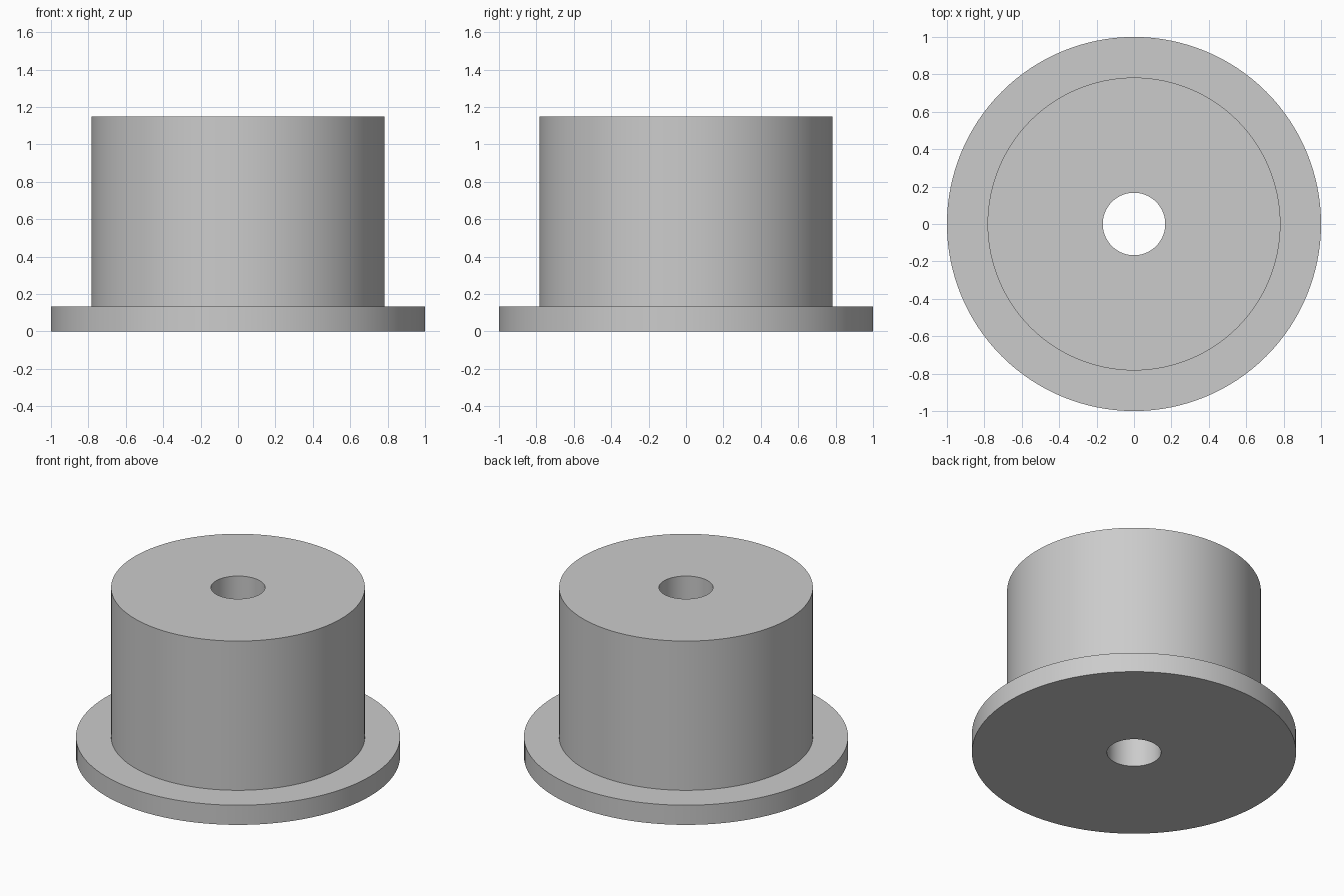
import bpy
import bmesh
import math

if "Cube" in bpy.data.objects:
    bpy.data.objects.remove(bpy.data.objects["Cube"], do_unlink=True)

SEGMENTS = 128
BORE, BODY, FLANGE = 0.167, 0.783, 1.0
FLANGE_TOP, TOP = 0.134, 1.15

# Plain grey material
grey = bpy.data.materials.new("plain grey")
grey.use_nodes = True
colour = (0.6, 0.6, 0.6, 1.0)
grey.diffuse_color = colour
grey.node_tree.nodes["Principled BSDF"].inputs["Base Color"].default_value = colour

# Closed half-section of the bushing: bore, flange and body
profile = [(BORE, 0), (FLANGE, 0), (FLANGE, FLANGE_TOP),
           (BODY, FLANGE_TOP), (BODY, TOP), (BORE, TOP)]

# Revolve the section around the z axis
bm = bmesh.new()
verts = [bm.verts.new((r, 0, z)) for r, z in profile]
edges = [bm.edges.new((v, verts[(i + 1) % len(verts)])) for i, v in enumerate(verts)]
bmesh.ops.spin(bm, geom=verts + edges, cent=(0, 0, 0), axis=(0, 0, 1),
               angle=math.tau, steps=SEGMENTS, use_merge=True)
bmesh.ops.remove_doubles(bm, verts=bm.verts, dist=0.0001)
bmesh.ops.recalc_face_normals(bm, faces=bm.faces)
mesh = bpy.data.meshes.new("flanged_bushing")
bm.to_mesh(mesh)
bm.free()
mesh.materials.append(grey)

bushing = bpy.data.objects.new("flanged_bushing", mesh)
bpy.context.collection.objects.link(bushing)

# Smooth walls with crisp rims
bpy.ops.object.select_all(action="DESELECT")
bushing.select_set(True)
bpy.context.view_layer.objects.active = bushing
bpy.ops.object.shade_smooth_by_angle(angle=math.radians(30))
